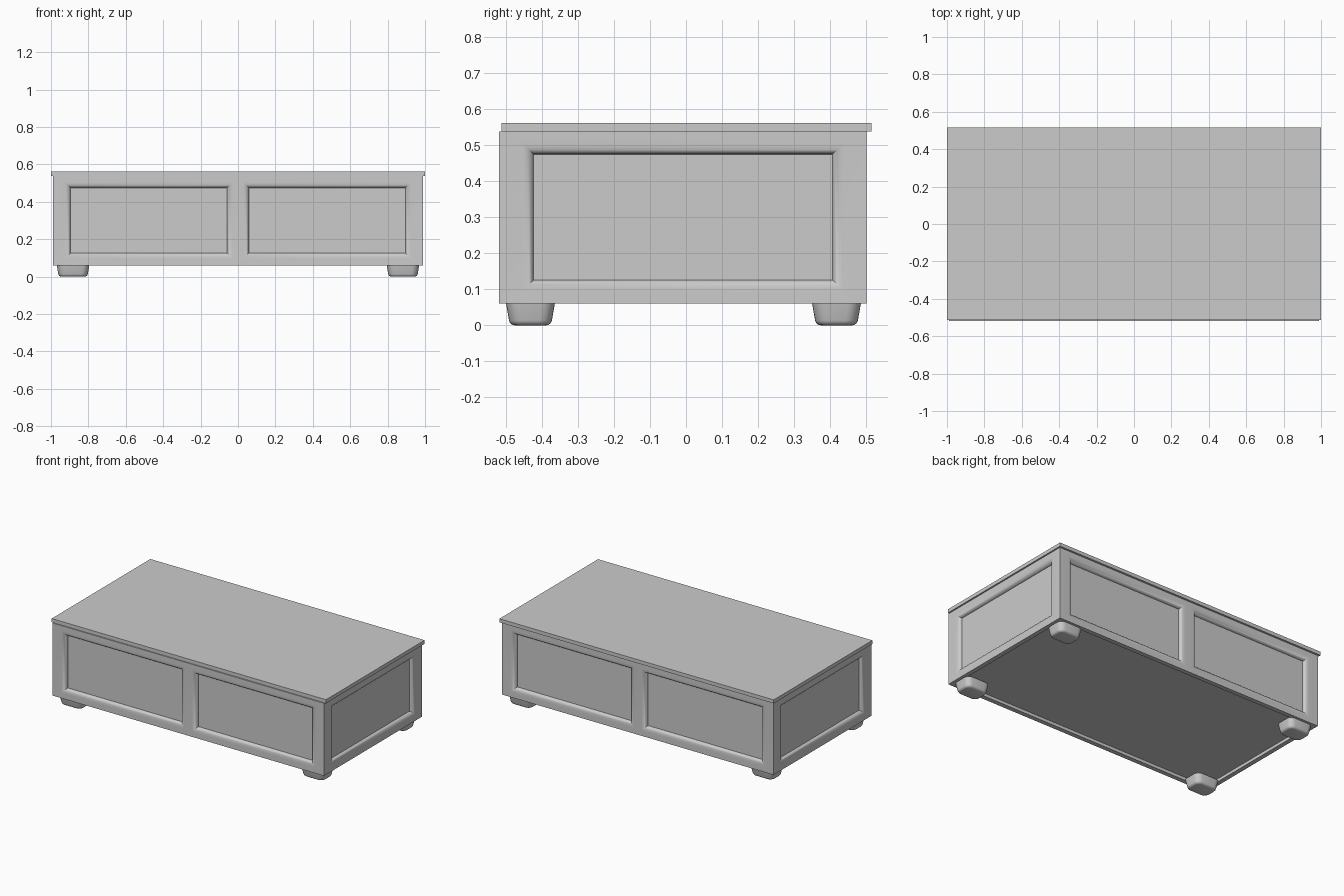
import bpy, bmesh, math

cube = bpy.data.objects.get("Cube")
if cube:
    bpy.data.objects.remove(cube, do_unlink=True)

grey = bpy.data.materials.new("plain grey")
grey.use_nodes = True
COLOUR = (0.6, 0.6, 0.6, 1)
grey.diffuse_color = COLOUR
bsdf = next(n for n in grey.node_tree.nodes if n.type == "BSDF_PRINCIPLED")
bsdf.inputs["Base Color"].default_value = COLOUR


def finish(bm, name, smooth=True):
    mesh = bpy.data.meshes.new(name)
    bm.to_mesh(mesh)
    bm.free()
    mesh.materials.append(grey)
    obj = bpy.data.objects.new(name, mesh)
    bpy.context.collection.objects.link(obj)
    if smooth:
        bpy.ops.object.select_all(action="DESELECT")
        obj.select_set(True)
        bpy.context.view_layer.objects.active = obj
        bpy.ops.object.shade_smooth_by_angle(angle=math.radians(35))
    return obj


def box(bm, x0, x1, y0, y1, z0, z1):
    bmesh.ops.create_cube(bm, size=1)
    for v in bm.verts:
        v.co = ((x0 + x1) / 2 + v.co.x * (x1 - x0),
                (y0 + y1) / 2 + v.co.y * (y1 - y0),
                (z0 + z1) / 2 + v.co.z * (z1 - z0))


# Body: four walls divided into rails, stiles and panel openings
X = (-0.99, -0.925, -0.028, 0.028, 0.925, 0.99)
Y = (-0.519, -0.453, 0.437, 0.502)
Z = (0.06, 0.096, 0.505, 0.538)
bm = bmesh.new()


def wall(steps, place):
    for a, b in zip(steps, steps[1:]):
        for lo, hi in zip(Z, Z[1:]):
            corners = ((a, lo), (b, lo), (b, hi), (a, hi))
            bm.faces.new([bm.verts.new(place(s, z)) for s, z in corners])


for y in (Y[0], Y[-1]):
    wall(X, lambda s, z: (s, y, z))
for x in (X[0], X[-1]):
    wall(Y, lambda s, z: (x, s, z))
bmesh.ops.remove_doubles(bm, verts=bm.verts[:], dist=0.0001)
bmesh.ops.holes_fill(bm, edges=bm.edges[:], sides=0)
bmesh.ops.recalc_face_normals(bm, faces=bm.faces[:])
bm.normal_update()

# Rounded moulding running down into each sunken panel
panels = [f for f in bm.faces if abs(f.normal.z) < 0.5 and f.calc_area() > 0.2]
WIDTH, DEPTH, STEPS = 0.03, 0.025, 5
for i in range(STEPS):
    a, b = (math.pi / 2 * k / STEPS for k in (i, i + 1))
    bmesh.ops.inset_individual(
        bm, faces=panels, use_even_offset=True,
        thickness=WIDTH * (math.sin(b) - math.sin(a)),
        depth=-DEPTH * (math.cos(a) - math.cos(b)))

# Recessed underside within a narrow rim
under = [f for f in bm.faces if f.normal.z < -0.9 and f.calc_area() > 1]
bmesh.ops.inset_region(bm, faces=under, thickness=0.03, use_even_offset=True)
walls = bmesh.ops.extrude_discrete_faces(bm, faces=under)["faces"]
bmesh.ops.translate(bm, vec=(0, 0, 0.02),
                    verts=list({v for f in walls for v in f.verts}))
finish(bm, "body")

# Table top
bm = bmesh.new()
box(bm, -1, 1, -0.512, 0.515, 0.538, 0.562)
finish(bm, "table_top", smooth=False)

# Tapered feet with rounded corners
for side, x in (("right", -0.882), ("left", 0.882)):
    for end, y in (("front", -0.432), ("back", 0.418)):
        bm = bmesh.new()
        box(bm, x - 0.087, x + 0.087, y - 0.068, y + 0.068, 0, 0.062)
        for v in bm.verts:
            if v.co.z < 0.01:
                v.co.x = x + (v.co.x - x) * 0.88
                v.co.y = y + (v.co.y - y) * 0.84
        upright = [e for e in bm.edges
                   if abs(e.verts[0].co.z - e.verts[1].co.z) > 0.01]
        bmesh.ops.bevel(bm, geom=upright, offset=0.035, segments=5,
                        profile=0.5, affect="EDGES")
        sole = [e for e in bm.edges if all(v.co.z < 0.001 for v in e.verts)]
        bmesh.ops.bevel(bm, geom=sole, offset=0.014, segments=4,
                        profile=0.5, affect="EDGES")
        finish(bm, f"{end}_{side}_foot")
